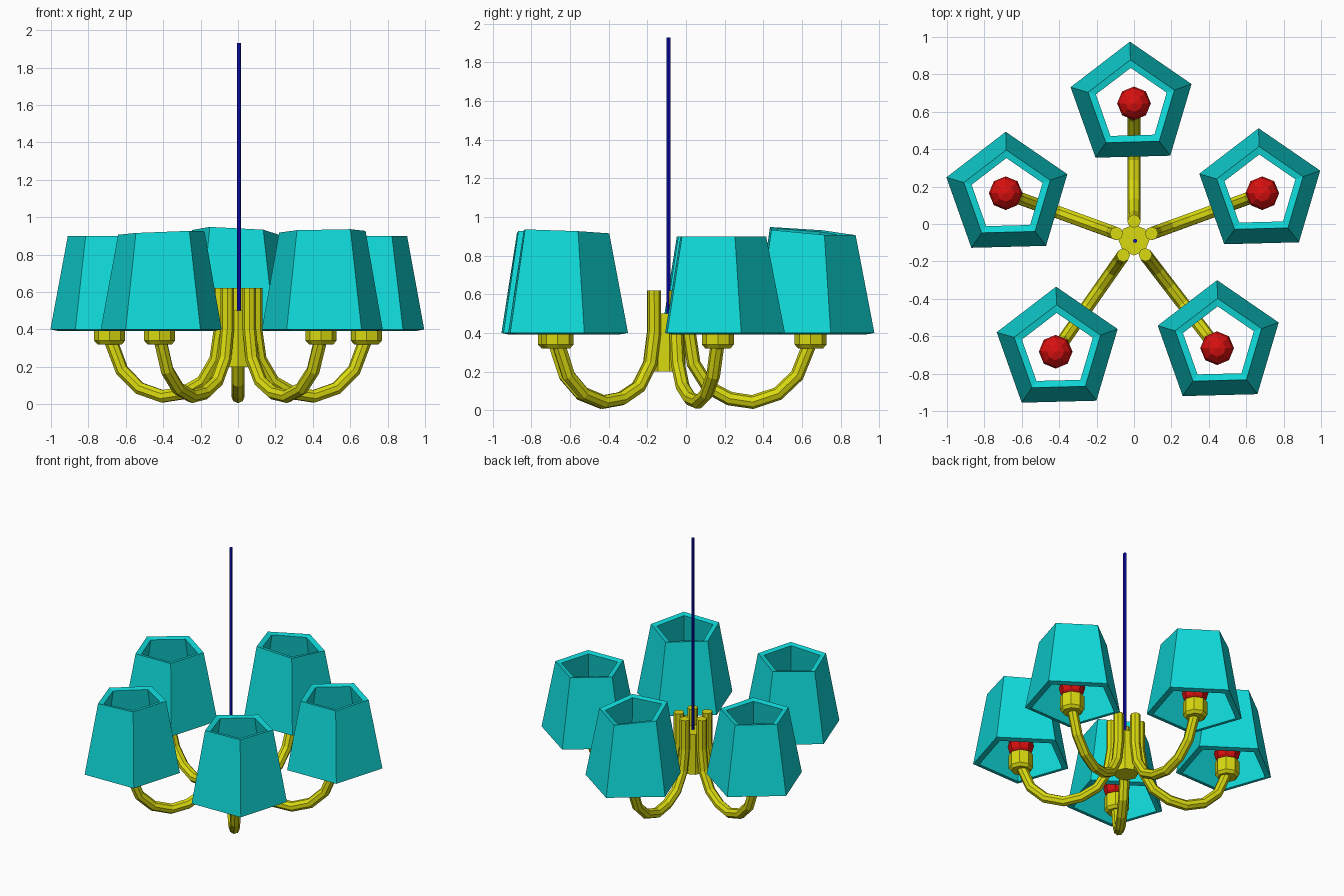
import bpy, bmesh
from math import radians, cos, sin
from mathutils import Matrix

cube = bpy.data.objects.get("Cube")
if cube:
    bpy.data.objects.remove(cube, do_unlink=True)


def material(name, rgb):
    m = bpy.data.materials.new(name)
    m.use_nodes = True
    m.diffuse_color = (*rgb, 1)
    m.node_tree.nodes["Principled BSDF"].inputs["Base Color"].default_value = (*rgb, 1)
    return m


TEAL = material("teal shade", (0.005, 0.7, 0.7))
YELLOW = material("yellow metal", (0.7, 0.7, 0.005))
RED = material("red bulb", (0.7, 0.005, 0.005))
BLUE = material("blue cord", (0.005, 0.005, 0.65))

HUB_X, HUB_Y = 0.0, -0.085


def finish(bm, name, mat):
    mesh = bpy.data.meshes.new(name)
    bm.to_mesh(mesh)
    bm.free()
    mesh.materials.append(mat)
    ob = bpy.data.objects.new(name, mesh)
    bpy.context.collection.objects.link(ob)
    return ob


def column(name, mat, x, y, z0, z1, r0, r1, sides):
    bm = bmesh.new()
    bmesh.ops.create_cone(bm, cap_ends=True, segments=sides, radius1=r0, radius2=r1,
                          depth=z1 - z0, matrix=Matrix.Translation((x, y, (z0 + z1) / 2)))
    return finish(bm, name, mat)


def arm(name, angle):
    # swept tube following a hooked path that leaves the hub and rises to the cup
    path = [(0.10, 0.62), (0.10, 0.40), (0.125, 0.24), (0.20, 0.12), (0.31, 0.06),
            (0.43, 0.042), (0.56, 0.085), (0.66, 0.18), (0.72, 0.33)]
    cu = bpy.data.curves.new(name, "CURVE")
    cu.dimensions = "3D"
    cu.bevel_depth = 0.036
    cu.bevel_resolution = 2
    cu.use_fill_caps = True
    sp = cu.splines.new("POLY")
    sp.points.add(len(path) - 1)
    for p, (r, z) in zip(sp.points, path):
        p.co = (HUB_X + r * cos(angle), HUB_Y + r * sin(angle), z, 1)
    sp.use_smooth = False
    cu.materials.append(YELLOW)
    ob = bpy.data.objects.new(name, cu)
    bpy.context.collection.objects.link(ob)
    bpy.ops.object.select_all(action="DESELECT")
    ob.select_set(True)
    bpy.context.view_layer.objects.active = ob
    bpy.ops.object.convert(target="MESH")


def shade(name, x, y, top, slope_x, slope_y):
    # open five-sided wall with a slightly slanted top, thickened inward
    bm = bmesh.new()
    low, high = [], []
    for i in range(5):
        a = radians(91.5 + 72 * i)
        c, s = cos(a), sin(a)
        low.append(bm.verts.new((x + 0.34 * c, y + 0.34 * s, 0.40)))
        dx, dy = 0.243 * c, 0.243 * s
        high.append(bm.verts.new((x + dx, y + dy, top + slope_x * dx + slope_y * dy)))
    for i in range(5):
        j = (i + 1) % 5
        bm.faces.new((low[i], low[j], high[j], high[i]))
    ob = finish(bm, name, TEAL)
    mod = ob.modifiers.new("thickness", "SOLIDIFY")
    mod.thickness = 0.036
    mod.offset = -1
    mod.use_even_offset = True


def bulb(name, x, y):
    bm = bmesh.new()
    bmesh.ops.create_uvsphere(bm, u_segments=8, v_segments=6, radius=0.09,
                              matrix=Matrix.Translation((x, y, 0.51)))
    finish(bm, name, RED)


# central column and hanging cord
column("hub", YELLOW, HUB_X, HUB_Y, 0.20, 0.50, 0.083, 0.083, 8)
column("cord", BLUE, 0.006, -0.09, 0.50, 1.93, 0.011, 0.011, 8)

# five lamps: position name, angle, shade centre, shade top height and slant
lamps = [
    ("back", 90, (-0.013, 0.635), 0.925, -0.05, -0.08),
    ("left", 20, (0.675, 0.172), 0.90, 0, 0),
    ("front_left", -52.5, (0.453, -0.64), 0.925, 0.02, -0.04),
    ("front_right", -125, (-0.408, -0.675), 0.917, 0.04, -0.02),
    ("right", 160, (-0.677, 0.153), 0.90, 0, 0),
]
for name, deg, (sx, sy), top, gx, gy in lamps:
    a = radians(deg)
    x, y = HUB_X + 0.73 * cos(a), HUB_Y + 0.73 * sin(a)
    arm(name + "_arm", a)
    column(name + "_cup_base", YELLOW, x, y, 0.32, 0.34, 0.065, 0.083, 8)
    column(name + "_cup", YELLOW, x, y, 0.34, 0.44, 0.083, 0.083, 8)
    bulb(name + "_bulb", x, y)
    shade(name + "_shade", sx, sy, top, gx, gy)
